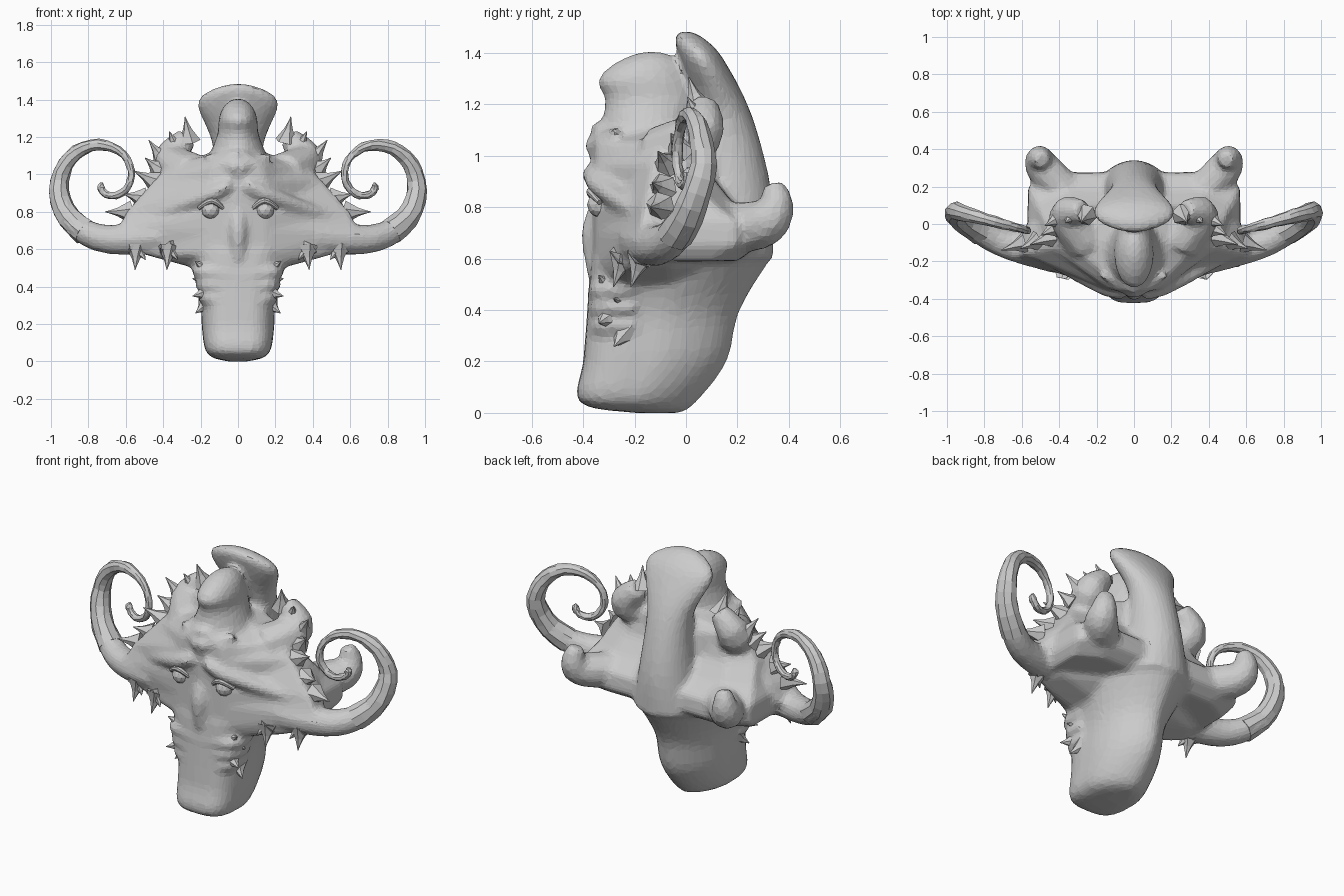
import bpy, bmesh, random
from math import cos, sin, pi, tau, radians, copysign
from mathutils import Vector

random.seed(4)
default_cube = bpy.data.objects.get("Cube")
if default_cube:
    bpy.data.objects.remove(default_cube, do_unlink=True)

skin = bpy.data.materials.new("pale grey skin")
skin.use_nodes = True
skin.diffuse_color = (0.6, 0.6, 0.6, 1)
skin.node_tree.nodes["Principled BSDF"].inputs["Base Color"].default_value = skin.diffuse_color


def finish(bm, name):
    bmesh.ops.recalc_face_normals(bm, faces=bm.faces)
    mesh = bpy.data.meshes.new(name)
    bm.to_mesh(mesh)
    bm.free()
    mesh.materials.append(skin)
    part = bpy.data.objects.new(name, mesh)
    bpy.context.collection.objects.link(part)
    return part


def join_rings(bm, rings):
    """Bridge rings of points into one closed surface."""
    loops = [[bm.verts.new(point) for point in ring] for ring in rings]
    count = len(loops[0])
    for lower, upper in zip(loops, loops[1:]):
        for i in range(count):
            j = (i + 1) % count
            bm.faces.new((lower[i], lower[j], upper[j], upper[i]))
    bm.faces.new(reversed(loops[0]))
    bm.faces.new(loops[-1])


def smooth_path(points, steps=4):
    """Smooth curve through four-value points."""
    keys = [Vector(point) for point in points]
    keys = [keys[0]] + keys + [keys[-1]]
    path = []
    for before, start, end, after in zip(keys, keys[1:], keys[2:], keys[3:]):
        for step in range(steps):
            t = step / steps
            leave, arrive = (end - before) / 2, (after - start) / 2
            ease = t * t * (3 - 2 * t)
            path.append(start.lerp(end, ease) + leave * t * (1 - t) ** 2
                        - arrive * t * t * (1 - t))
    return path + [keys[-1]]


def column(bm, levels, front_power=1.0, back_power=1.0, sides=28):
    """Rounded column from levels of height, half width, front and back."""
    rings = []
    for z, half_width, front, back in smooth_path(levels):
        middle, depth = (front + back) / 2, (back - front) / 2
        ring = []
        for i in range(sides):
            c, s = cos(tau * i / sides), sin(tau * i / sides)
            power = front_power if s < 0 else back_power
            ring.append((half_width * copysign(abs(c) ** power, c),
                         middle + depth * copysign(abs(s) ** power, s), z))
        rings.append(ring)
    join_rings(bm, rings)


def slab(bm, levels, section):
    """Stack mirrored cross-sections; section(z, size) gives one half outline."""
    rings = []
    for z, size in levels:
        half = section(z, size)
        mirrored = [(-x, y) for x, y in half[-2:0:-1]]
        rings.append([(x, y, z) for x, y in half + mirrored])
    join_rings(bm, rings)


def tube(bm, points, side=1, steps=4, sides=9):
    """Tapering tube through points of x, y, z and radius."""
    path = smooth_path([(x * side, y, z, r) for x, y, z, r in points], steps)
    rings, normal = [], None
    for i, point in enumerate(path):
        before, after = path[max(i - 1, 0)], path[min(i + 1, len(path) - 1)]
        ahead = (after - before).xyz.normalized()
        normal = normal or ahead.orthogonal()
        normal = (normal - ahead * normal.dot(ahead)).normalized()
        across = ahead.cross(normal)
        angles = [tau * k / sides for k in range(sides)]
        rings.append([point.xyz + (normal * cos(a) + across * sin(a)) * point.w
                      for a in angles])
    join_rings(bm, rings)


def spike(bm, base, degrees, length, side, lean=-0.04):
    """Thorn with a flared root pointing out in the frontal plane."""
    x, y, z = base
    angle = radians(degrees)
    reach = [(x + cos(angle) * length * t, y + lean * t, z + sin(angle) * length * t,
              0.06 * (1 - t) ** 1.5 + 0.002) for t in (0, 0.5, 1)]
    tube(bm, reach, side, steps=2, sides=6)


def face_section(z, width):
    """Flat muzzle sweeping back to thin cheeks, hollow behind."""
    edge = (z - 0.6) / 5 - 0.2
    return [(0, -0.37), (min(0.15, width * 0.35), -0.35), (width, edge),
            (width - 0.04, edge + 0.15), (width * 0.35, 0.1), (0, 0.2)]


def shelf_section(z, depth):
    width = min(0.43 + depth / 2, 1.43 - z)
    return [(0, depth), (width - 0.14, depth), (width, depth - 0.08), (width, -0.1), (0, -0.2)]


# Horn path: a thick root running into a shrinking spiral
horn_path = [(0.4, -0.18, 0.67, 0.09), (0.56, -0.14, 0.655, 0.088)]
for i in range(20):
    turn = i / 4
    angle = (turn - 1) * pi / 2
    radius = 0.31 - 0.06 * turn
    x = 0.705 + radius * cos(angle)
    y = (x - 0.7) * 0.27 - 0.1 * max(0, 1 - turn)
    thickness = max(0.02, 0.08 * (1 - turn / 5) ** 2)
    horn_path.append((x, y, 0.965 + radius * sin(angle), thickness))
horn_path[-1] = (*horn_path[-1][:3], 0.004)

# Head: overlapping volumes that are fused into one skin
bm = bmesh.new()

# Neck and chin, face plate, rear shelf
column(bm, [(0, 0.05, -0.2, -0.02), (0.04, 0.165, -0.415, 0.04), (0.2, 0.195, -0.4, 0.16),
            (0.4, 0.205, -0.385, 0.21), (0.6, 0.28, -0.37, 0.33)], front_power=0.6, back_power=1.2)
slab(bm, [(0.5, 0.24), (0.57, 0.5), (0.7, 0.65), (0.8, 0.6), (0.97, 0.45), (1.05, 0.36),
          (1.13, 0.1)], face_section)
slab(bm, [(0.59, 0.2), (0.65, 0.28), (0.75, 0.27), (0.82, 0.18), (0.92, 0.1), (1.05, 0.06)],
     shelf_section)

# Tall rear crest with a flared top, and the forehead dome
column(bm, [(0.6, 0.2, 0, 0.34), (0.85, 0.155, 0, 0.335), (1.15, 0.135, 0.04, 0.26),
            (1.37, 0.22, -0.02, 0.15), (1.45, 0.15, -0.045, 0.08), (1.485, 0.04, -0.03, 0.02)])
column(bm, [(0.95, 0.22, -0.37, 0), (1.2, 0.115, -0.315, 0.04), (1.29, 0.105, -0.345, 0.02),
            (1.36, 0.08, -0.28, -0.02), (1.405, 0.03, -0.18, -0.08)])

# Nose ridge
tube(bm, [(0, -0.34, 0.82, 0.03), (0, -0.36, 0.7, 0.05), (0, -0.36, 0.55, 0.03)])

for side in (1, -1):
    # Horn roots
    tube(bm, horn_path[:6], side)
    # Rear knobs
    tube(bm, [(0.25, 0.05, 0.72, 0.1), (0.47, 0.28, 0.73, 0.1), (0.505, 0.35, 0.8, 0.075),
              (0.49, 0.34, 0.89, 0.045)], side)
    # Curled upper frills
    tube(bm, [(0.25, -0.1, 1, 0.12), (0.36, 0.05, 1.08, 0.1), (0.27, 0.07, 1.2, 0.06)], side)
    # Brow ridges
    tube(bm, [(0.04, -0.37, 0.95, 0.03), (0.16, -0.34, 0.89, 0.045), (0.5, -0.17, 0.77, 0.03)],
         side)
    tube(bm, [(0, -0.37, 1.03, 0.04), (0.17, -0.27, 1.1, 0.02)], side)
    # Folds around the mouth, wider toward the cheeks
    for fold in range(3):
        z = 0.34 + fold * 0.07
        width = 0.19 + fold * 0.015
        tube(bm, [(0, -0.36, z - 0.02, 0.025), (width - 0.03, -0.33, z, 0.035),
                  (width, -0.2, z, 0.025)], side)

head = finish(bm, "head")
fuse = head.modifiers.new("fuse", "REMESH")
fuse.mode = "VOXEL"
fuse.voxel_size = 0.016
soften = head.modifiers.new("soften", "SMOOTH")
soften.iterations = 10
facets = head.modifiers.new("facets", "DECIMATE")
facets.ratio = 0.22

# Outer rim of the frill, where the upper spikes grow
rim = smooth_path([(0.26, 0.05, 1.18, 0), (0.4, 0.03, 1.08, 0), (0.44, -0.07, 0.96, 0),
                   (0.58, -0.1, 0.8, 0)], steps=2)

for side, label in ((1, "left"), (-1, "right")):
    bm = bmesh.new()
    tube(bm, horn_path[3:], side, steps=2)
    for vert in bm.verts:
        vert.co += Vector([random.uniform(-0.003, 0.003) for axis in range(3)])
    finish(bm, label + "_horn")

    bm = bmesh.new()
    # Fan of thorns turning from upright to sideways along the rim
    for i, point in enumerate(rim):
        turn = i / (len(rim) - 1)
        spike(bm, point.xyz, 80 * (1 - turn), 0.13 - 0.03 * (i % 2), side)
    # Pairs of thorns hanging under the horn root
    for x in (0.37, 0.54):
        base = (x, x * 0.4 - 0.39, 0.61)
        spike(bm, base, -85, 0.12, side)
        spike(bm, base, -125, 0.08, side)
    # Cheek thorns
    for i in range(4):
        spike(bm, (0.165, -0.24 - 0.06 * (i % 2), 0.31 + i * 0.06), i * 25 - 40, 0.08, side)
    finish(bm, label + "_spikes")

    # Bulging eye under a lid fold
    bm = bmesh.new()
    ball = bmesh.ops.create_icosphere(bm, subdivisions=2, radius=0.05)
    bmesh.ops.translate(bm, verts=ball["verts"], vec=(0.145 * side, -0.335, 0.81))
    tube(bm, [(0.08, -0.35, 0.82, 0.012), (0.14, -0.37, 0.86, 0.018),
              (0.21, -0.335, 0.82, 0.012)], side)
    finish(bm, label + "_eye")
